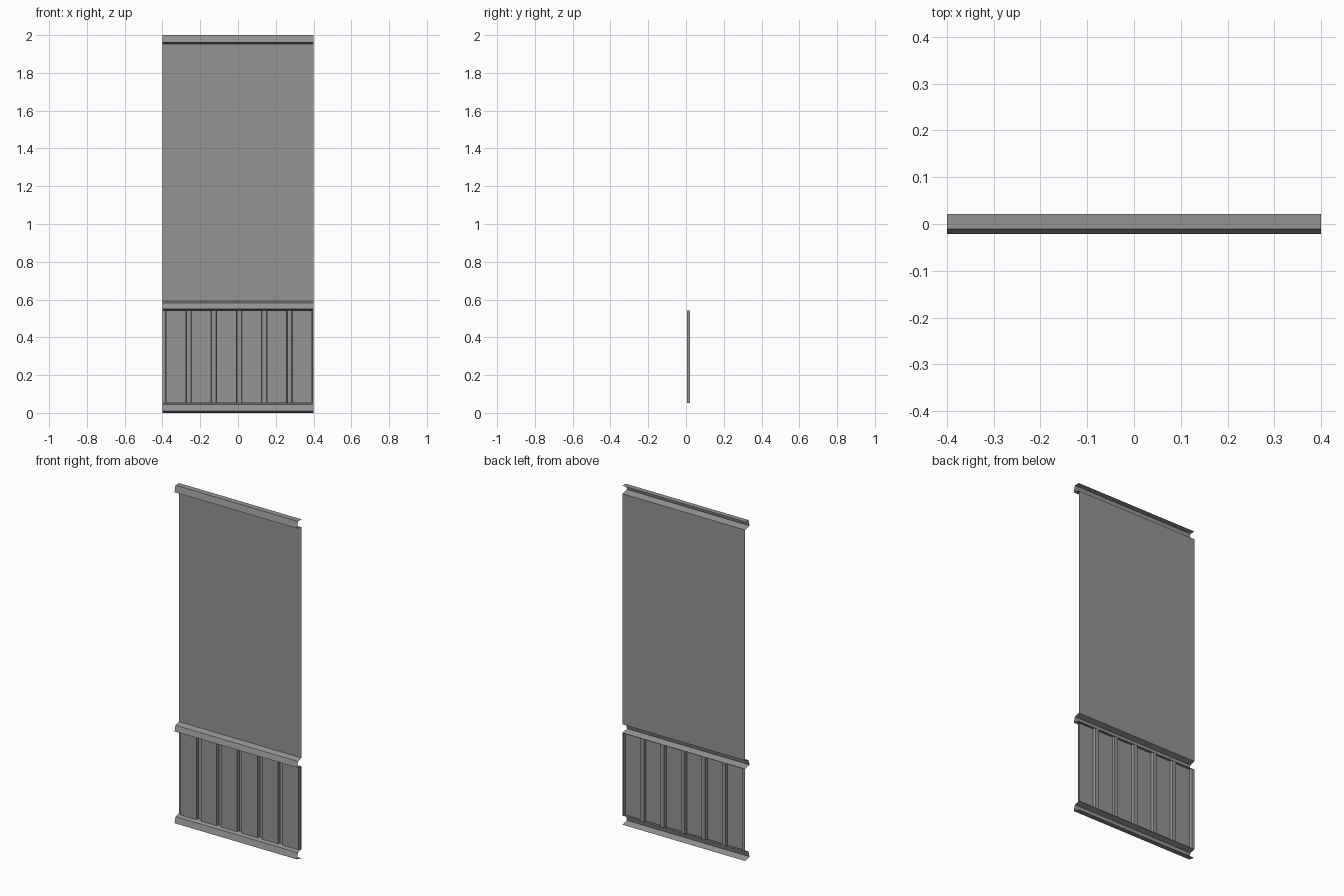
import bpy, bmesh

cube = bpy.data.objects.get("Cube")
if cube:
    bpy.data.objects.remove(cube)

grey = bpy.data.materials.new("plain grey")
grey.use_nodes = True
grey.diffuse_color = (0.3, 0.3, 0.3, 1)
grey.node_tree.nodes["Principled BSDF"].inputs["Base Color"].default_value = (0.3, 0.3, 0.3, 1)

HALF = 0.4       # half width of the wall
BACK = 0.021     # plane of the wall sheet
BOARD = 0.005    # front plane of the raised boards


def sheet(name, path, sweep):
    """Open sheet: a path of points swept along a vector."""
    bm = bmesh.new()
    verts = [bm.verts.new(p) for p in path]
    edges = [bm.edges.new(pair) for pair in zip(verts, verts[1:])]
    new = bmesh.ops.extrude_edge_only(bm, edges=edges)["geom"]
    bmesh.ops.translate(bm, vec=sweep, verts=[v for v in new if isinstance(v, bmesh.types.BMVert)])
    # Turn every face towards the front or the top
    for f in bm.faces:
        f.normal_update()
        if f.normal.y > 0:
            f.normal_flip()
    mesh = bpy.data.meshes.new(name)
    bm.to_mesh(mesh)
    bm.free()
    mesh.materials.append(grey)
    obj = bpy.data.objects.new(name, mesh)
    bpy.context.collection.objects.link(obj)
    return obj


def rail(name, bottom, top, lip):
    """Moulding open at the back, with a leaning face and sloping underside."""
    profile = [(BACK, top), (-0.011, top - lip), (-0.021, bottom + 0.009), (BACK, bottom)]
    sheet(name, [(-HALF, y, z) for y, z in profile], (2 * HALF, 0, 0))


# Mouldings
rail("skirting_rail", 0, 0.053, 0.009)
rail("dado_rail", 0.542, 0.592, 0.009)
rail("picture_rail", 1.953, 2, 0.0005)

# Flat upper wall
sheet("upper_wall", [(-HALF, BACK, 0.592), (HALF, BACK, 0.592)], (0, 0, 1.361))

# Raised boards with narrow grooves between them
path = [(-HALF, BACK)]
for i in range(6):
    left = -0.383 + i * 0.1335
    right = left + 0.11
    path += [(left, BACK), (left + 0.003, BOARD), (right - 0.003, BOARD), (right, BACK)]
path.append((HALF, BACK))
sheet("panelled_lower_wall", [(x, y, 0.053) for x, y in path], (0, 0, 0.489))
